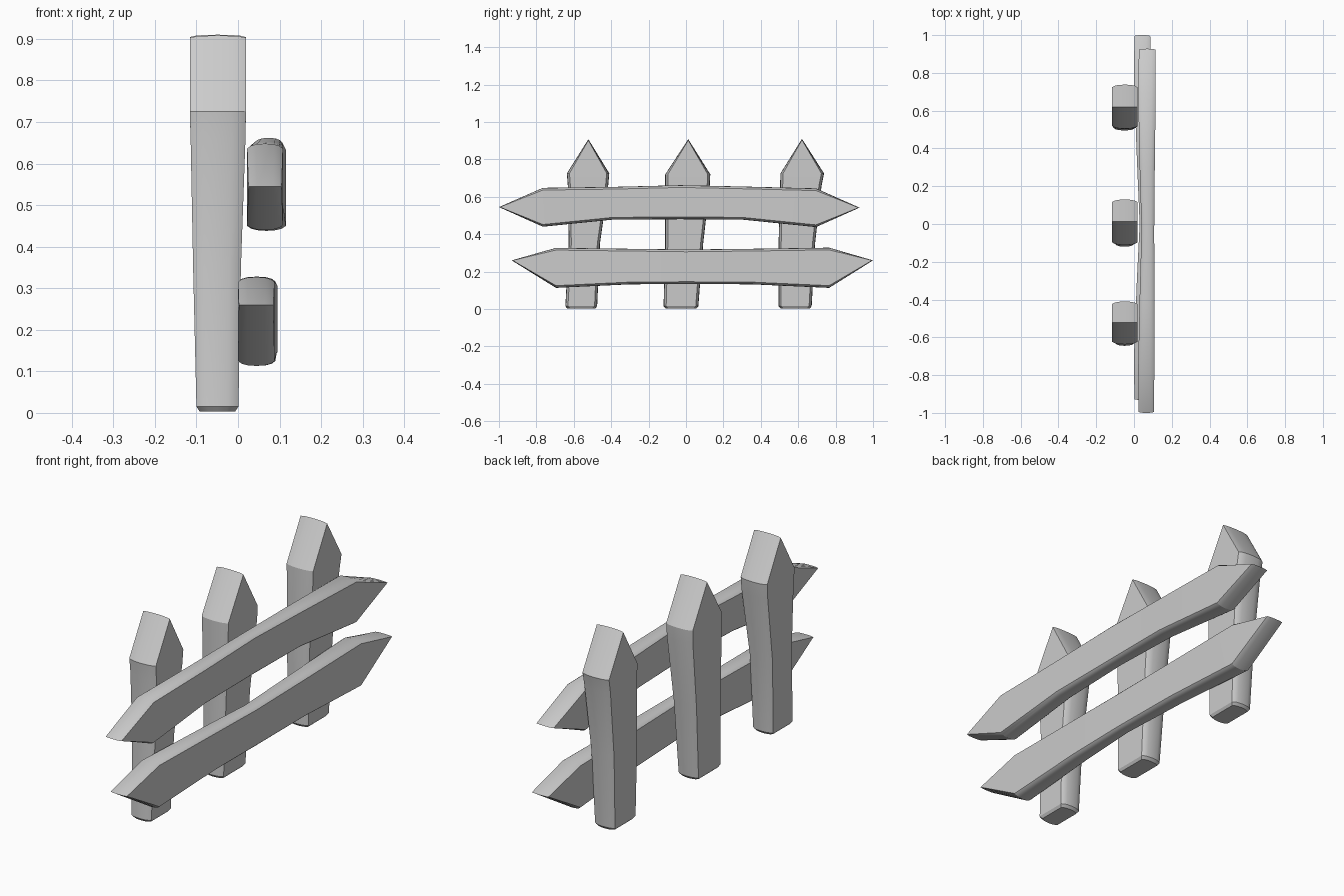
import bpy, bmesh, math

# Rounded plank section: (fraction through thickness, fraction of edge inset)
EDGE = [(0.0, 1.0), (0.1, 0.45), (0.25, 0.14), (0.5, 0.0), (0.75, 0.14), (0.9, 0.45), (1.0, 1.0)]


def plank(name, stations, place, inset):
    """Loft along stations (pos, low, high, back_x, front_x); low == high makes a pointed tip."""
    bm = bmesh.new()
    rings = []
    mid = sum(s[0] for s in stations) / len(stations)
    for pos, lo, hi, back, front in stations:
        tip = abs(hi - lo) < 1e-6
        ring = []
        for side in (0, 1):
            for t, i in (EDGE if side == 0 else EDGE[::-1]):
                x = back + (front - back) * t
                d = 0 if tip else inset * i
                p = pos - math.copysign(inset * 0.4 * i, pos - mid) if tip else pos
                v = lo + d if side == 0 else hi - d
                ring.append(bm.verts.new(place(x, p, v)))
        rings.append(ring)
    n = len(rings[0])
    for a, b in zip(rings, rings[1:]):
        for k in range(n):
            j = (k + 1) % n
            bm.faces.new((a[k], a[j], b[j], b[k]))
    for ring, s in ((rings[0], stations[0]), (rings[-1], stations[-1])):
        if s[2] - s[1] > 1e-6:
            bm.faces.new(ring)
    bmesh.ops.remove_doubles(bm, verts=bm.verts, dist=1e-5)
    bmesh.ops.recalc_face_normals(bm, faces=bm.faces)
    me = bpy.data.meshes.new(name)
    bm.to_mesh(me)
    bm.free()
    ob = bpy.data.objects.new(name, me)
    bpy.context.collection.objects.link(ob)
    bpy.ops.object.select_all(action='DESELECT')
    ob.select_set(True)
    bpy.context.view_layer.objects.active = ob
    bpy.ops.object.shade_smooth_by_angle(angle=math.radians(29))


# Upright pickets: (z, left y, right y) from foot to peak
posts = {
    "left_picket": [(0.015, -0.645, -0.475), (0.35, -0.627, -0.46), (0.66, -0.632, -0.416),
                    (0.725, -0.637, -0.41), (0.908, -0.522, -0.522)],
    "middle_picket": [(0.015, -0.12, 0.066), (0.35, -0.111, 0.092), (0.66, -0.111, 0.127),
                      (0.72, -0.111, 0.13), (0.908, 0.012, 0.012)],
    "right_picket": [(0.015, 0.495, 0.672), (0.35, 0.495, 0.69), (0.66, 0.503, 0.725),
                     (0.725, 0.505, 0.738), (0.91, 0.62, 0.62)],
}
depth = [(-0.1, 0.001), (-0.108, 0.007), (-0.114, 0.018), (-0.116, 0.019), (-0.116, 0.019)]
for name, prof in posts.items():
    st = [s + d for s, d in zip(prof, depth)]
    z, lo, hi, b, f = st[0]
    foot = (0.003, lo + 0.01, hi - 0.01, b + 0.008, f - 0.008)
    plank(name, [foot] + st, lambda x, p, v: (x, v, p), 0.014)

# Horizontal rails: (y, low z, high z, back x, front x) from tip to tip
rails = {
    "upper_rail": [(-1.0, 0.545, 0.545, 0.025, 0.105), (-0.765, 0.44, 0.648, 0.022, 0.108),
                   (-0.39, 0.478, 0.653, 0.03, 0.108), (-0.03, 0.48, 0.662, 0.04, 0.107),
                   (0.3, 0.478, 0.655, 0.03, 0.11), (0.695, 0.438, 0.645, 0.022, 0.115),
                   (0.928, 0.542, 0.542, 0.026, 0.113)],
    "lower_rail": [(-0.932, 0.26, 0.26, 0.002, 0.085), (-0.695, 0.113, 0.327, 0.0, 0.088),
                   (-0.3, 0.132, 0.322, 0.015, 0.092), (0.0, 0.134, 0.318, 0.03, 0.095),
                   (0.35, 0.132, 0.322, 0.015, 0.093), (0.765, 0.113, 0.328, 0.0, 0.09),
                   (1.0, 0.26, 0.26, 0.002, 0.086)],
}
for name, st in rails.items():
    plank(name, st, lambda x, p, v: (x, p, v), 0.012)
